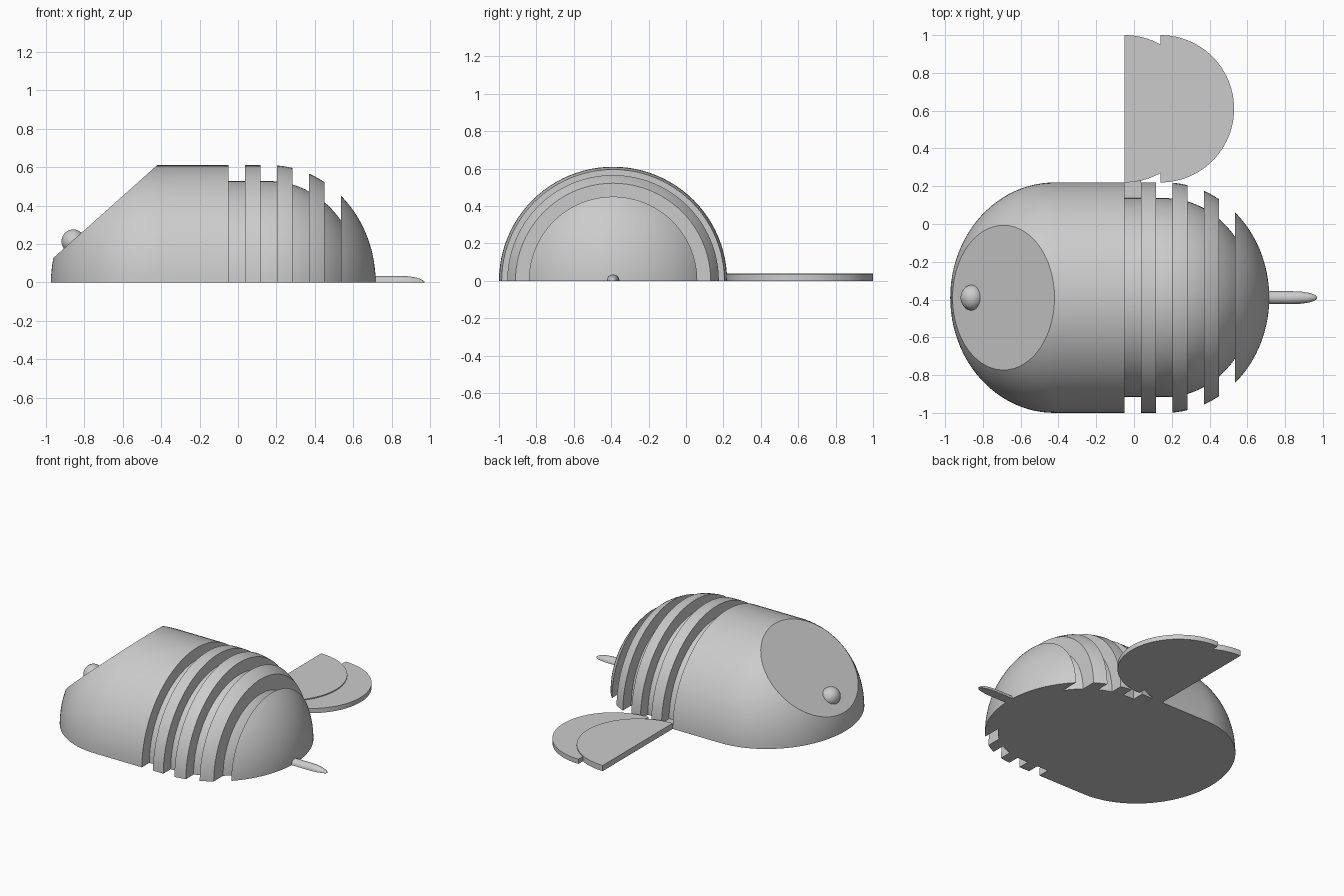
import bpy, bmesh, math
from mathutils import Vector, Matrix

cube = bpy.data.objects.get("Cube")
if cube:
    bpy.data.objects.remove(cube, do_unlink=True)

AXIS_Y = -0.39
grey = bpy.data.materials.new("light_grey")
grey.use_nodes = True
grey.diffuse_color = (0.6, 0.6, 0.6, 1)
grey.node_tree.nodes["Principled BSDF"].inputs["Base Color"].default_value = (0.6, 0.6, 0.6, 1)


def finish(name, bm, location=(0, 0, 0)):
    bmesh.ops.recalc_face_normals(bm, faces=bm.faces)
    mesh = bpy.data.meshes.new(name)
    bm.to_mesh(mesh)
    bm.free()
    mesh.materials.append(grey)
    obj = bpy.data.objects.new(name, mesh)
    obj.location = location
    bpy.context.collection.objects.link(obj)
    bpy.ops.object.select_all(action='DESELECT')
    obj.select_set(True)
    bpy.context.view_layer.objects.active = obj
    bpy.ops.object.shade_smooth_by_angle(angle=math.radians(30))
    return obj


def slice_off(bm, point, normal):
    """Remove everything on the normal side of a plane and cap the cut."""
    cut = bmesh.ops.bisect_plane(bm, geom=bm.verts[:] + bm.edges[:] + bm.faces[:],
                                 plane_co=point, plane_no=normal, clear_outer=True)
    edges = [e for e in cut["geom_cut"] if isinstance(e, bmesh.types.BMEdge)]
    bmesh.ops.contextual_create(bm, geom=edges)


def lathe_x(profile, steps):
    """Revolve (x, radius) points about the x axis."""
    bm = bmesh.new()
    verts = [bm.verts.new((x, 0, r)) for x, r in profile]
    edges = [bm.edges.new(pair) for pair in zip(verts, verts[1:])]
    bmesh.ops.spin(bm, geom=verts + edges, axis=(1, 0, 0), cent=(0, 0, 0),
                   angle=math.tau, steps=steps, use_merge=False)
    bmesh.ops.remove_doubles(bm, verts=bm.verts, dist=0.0004)
    return bm


# Body: a rounded capsule with four grooves, cut flat below and at the face
NOSE_X, TAIL_X = -0.42, 0.163
GROOVES = [(-0.05, 0.037), (0.117, 0.203), (0.283, 0.37), (0.449, 0.536)]


def radius(x, inset=0.0):
    d = max(NOSE_X - x, x - TAIL_X, 0) / (0.553 - inset)
    return (0.61 - inset) * math.sqrt(max(0, 1 - d * d))


profile = [(NOSE_X - 0.553 * math.cos(a), 0.61 * math.sin(a))
           for a in (i * math.pi / 48 for i in range(25))]
for start, end in GROOVES:
    previous = profile[-1][0]
    profile += [(x, radius(x)) for x in (previous + (start - previous) * t for t in (0.33, 0.67, 1))]
    profile += [(x, radius(x, 0.083)) for x in (start + (end - start) * t / 4 for t in range(5))]
    profile.append((end, radius(end)))
first = math.acos((profile[-1][0] - TAIL_X) / 0.553)
profile += [(TAIL_X + 0.553 * math.cos(a), 0.61 * math.sin(a))
            for a in (first * (1 - i / 18) for i in range(1, 19))]

bm = lathe_x(profile, 96)
slice_off(bm, (0, 0, 0), (0, 0, -1))
slope = Vector((-0.894, 0, 1)).normalized()
slice_off(bm, (-0.424, 0, 0.607), slope)
finish("body", bm, (0, AXIS_Y, 0))

# Nose: a small ball set into the sloping face
bm = bmesh.new()
bmesh.ops.create_uvsphere(bm, u_segments=32, v_segments=16, radius=1,
                          matrix=Matrix.Diagonal((0.061, 0.068, 0.063, 1)))
finish("nose", bm, (-0.857, AXIS_Y, 0.213))

# Tail: a half-round rod with a tapered tip
rod = [(0.66, 0), (0.66, 0.034), (0.84, 0.034)]
rod += [(0.84 + 0.13 * math.sin(a), 0.034 * math.cos(a))
        for a in (i * math.pi / 20 for i in range(1, 11))]
bm = lathe_x(rod, 32)
slice_off(bm, (0, 0, 0), (0, 0, -1))
finish("tail", bm, (0, AXIS_Y, 0))


# Ears: two overlapping half discs lying flat beside the body
def half_disc(name, x, height):
    bm = bmesh.new()
    rim = [bm.verts.new((0.39 * math.cos(a), 0.39 * math.sin(a), 0))
           for a in (math.pi * (i / 48 - 0.5) for i in range(49))]
    face = bm.faces.new(rim)
    raised = bmesh.ops.extrude_face_region(bm, geom=[face])["geom"]
    bmesh.ops.translate(bm, vec=(0, 0, height),
                        verts=[v for v in raised if isinstance(v, bmesh.types.BMVert)])
    finish(name, bm, (x, 0.61, 0))


half_disc("upper_ear", -0.05, 0.04)
half_disc("lower_ear", 0.14, 0.033)

# Tab joining the ears to the body
bm = bmesh.new()
bmesh.ops.create_cube(bm, size=1, matrix=Matrix.Diagonal((0.086, 0.11, 0.018, 1)))
finish("ear_tab", bm, (-0.007, 0.185, 0.009))
